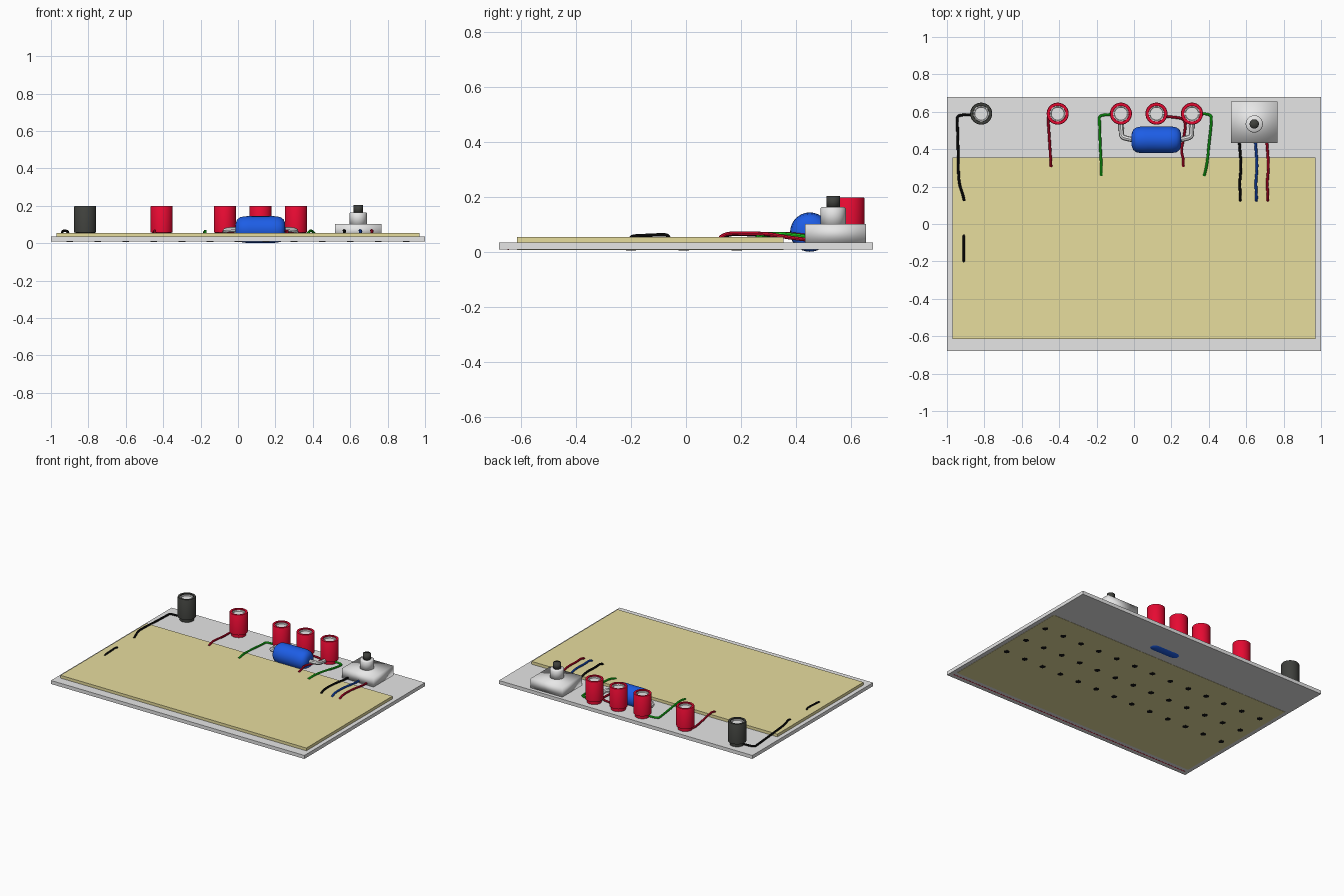
import bpy, bmesh, math
from mathutils import Vector, Matrix

if "Cube" in bpy.data.objects:
    bpy.data.objects.remove(bpy.data.objects["Cube"])


def material(name, rgb):
    m = bpy.data.materials.new(name)
    m.diffuse_color = (*rgb, 1)
    m.use_nodes = True
    m.node_tree.nodes["Principled BSDF"].inputs["Base Color"].default_value = m.diffuse_color
    return m


GREY = material("plate grey", (0.79, 0.79, 0.79))
TAN = material("board tan", (0.82, 0.74, 0.35))
RED = material("crimson", (0.80, 0.003, 0.032))
DARK = material("dark grey", (0.05, 0.052, 0.046))
BLACK = material("black", (0.006, 0.006, 0.006))
LIGHT = material("light grey", (0.84, 0.84, 0.84))
BLUE = material("blue", (0.012, 0.11, 0.79))
GREEN = material("green", (0.01, 0.70, 0.012))


def finish(ob, mat, angle=40):
    ob.data.materials.append(mat)
    if angle:
        bpy.ops.object.select_all(action='DESELECT')
        bpy.context.view_layer.objects.active = ob
        ob.select_set(True)
        bpy.ops.object.shade_smooth_by_angle(angle=math.radians(angle))
    return ob


def from_bmesh(name, bm, mat, angle=40):
    bmesh.ops.recalc_face_normals(bm, faces=bm.faces)
    me = bpy.data.meshes.new(name)
    bm.to_mesh(me)
    bm.free()
    ob = bpy.data.objects.new(name, me)
    bpy.context.collection.objects.link(ob)
    return finish(ob, mat, angle)


def box(name, lo, hi, mat, angle=0):
    bm = bmesh.new()
    bmesh.ops.create_cube(bm, size=1)
    lo, hi = Vector(lo), Vector(hi)
    for v in bm.verts:
        v.co = (lo + hi) / 2 + v.co * (hi - lo)
    return from_bmesh(name, bm, mat, angle)


def lathe(name, profile, loc, mat, along_x=False, n=32, angle=40):
    """Revolve (radius, height) points; ends lie on the axis."""
    bm = bmesh.new()
    vs = [bm.verts.new((r, 0, h)) for r, h in profile]
    es = [bm.edges.new(p) for p in zip(vs, vs[1:])]
    bmesh.ops.spin(bm, geom=vs + es, cent=(0, 0, 0), axis=(0, 0, 1),
                   angle=2 * math.pi, steps=n)
    bmesh.ops.remove_doubles(bm, verts=bm.verts, dist=1e-5)
    if along_x:
        bmesh.ops.rotate(bm, verts=bm.verts, cent=(0, 0, 0),
                         matrix=Matrix.Rotation(math.pi / 2, 3, 'Y'))
    bmesh.ops.translate(bm, verts=bm.verts, vec=loc)
    return from_bmesh(name, bm, mat, angle)


def wire(name, pts, mat, r=0.007):
    cu = bpy.data.curves.new(name, 'CURVE')
    cu.dimensions = '3D'
    cu.bevel_depth, cu.bevel_resolution = r, 2
    cu.use_fill_caps = True
    sp = cu.splines.new('NURBS')
    sp.points.add(len(pts) - 1)
    for p, co in zip(sp.points, pts):
        p.co = (*co, 1)
    sp.use_endpoint_u, sp.order_u, sp.resolution_u = True, 3, 5
    ob = bpy.data.objects.new(name, cu)
    bpy.context.collection.objects.link(ob)
    bpy.ops.object.select_all(action='DESELECT')
    bpy.context.view_layer.objects.active = ob
    ob.select_set(True)
    bpy.ops.object.convert(target='MESH')
    return finish(bpy.context.object, mat)


# Base plate and the board set into it (its underside shows below)
box("base_plate", (-1, -0.68, 0.010), (1, 0.68, 0.035), GREY)
box("breadboard", (-0.97, -0.615, 0.0085), (0.97, 0.355, 0.055), TAN)

# Underside: three rows of dark studs and a thin red line
bm = bmesh.new()
for y in (0.185, -0.008, -0.2):
    for i in range(13):
        bmesh.ops.create_cone(
            bm, cap_ends=True, segments=10, radius1=0.019, radius2=0.019, depth=0.002,
            matrix=Matrix.Translation((-0.9 + 0.15 * i, y, 0.0082)))
from_bmesh("underside_studs", bm, BLACK)
box("underside_line", (-0.97, -0.649, 0.0092), (0.97, -0.644, 0.011), RED)

# Terminal posts: hollow sleeve with a narrower foot and a metal core
sleeve = [(0, 0.03), (0.048, 0.03), (0.048, 0.055), (0.059, 0.058), (0.059, 0.197),
          (0.057, 0.2), (0.043, 0.2), (0.043, 0.18), (0, 0.18)]
core = [(0, 0.17), (0.042, 0.17), (0.042, 0.193), (0.036, 0.193),
        (0.034, 0.186), (0, 0.186)]
for i, x in enumerate((-0.817, -0.408, -0.07, 0.12, 0.31)):
    lathe(f"terminal_sleeve_{i}", sleeve, (x, 0.59, 0), RED if i else DARK)
    lathe(f"terminal_core_{i}", core, (x, 0.59, 0), LIGHT)

# Blue component lying on its side, bulged at both ends
half = [(0, -0.133), (0.034, -0.132), (0.054, -0.124), (0.066, -0.108), (0.0705, -0.085),
        (0.0715, -0.06), (0.071, -0.045)]
lathe("capacitor_body", half + [(r, -h) for r, h in reversed(half)],
      (0.12, 0.45, 0.0735), BLUE, along_x=True)
for side, s in (("left", -1), ("right", 1)):
    wire(f"capacitor_lead_{side}",
         [(0.12 + s * dx, y, z) for dx, y, z in
          ((0.12, 0.45, 0.073), (0.15, 0.455, 0.073), (0.185, 0.465, 0.07),
           (0.188, 0.49, 0.065), (0.19, 0.56, 0.06))], LIGHT, 0.014)

# Rotary control, softly shaded all over
box("control_body", (0.518, 0.433, 0.034), (0.767, 0.655, 0.103), LIGHT, 180)
lathe("control_collar", [(0, 0.09), (0.046, 0.09), (0.046, 0.16), (0.041, 0.165),
                         (0, 0.165)], (0.643, 0.535, 0), LIGHT, angle=180)
lathe("control_shaft", [(0, 0.16), (0.025, 0.16), (0.025, 0.205), (0, 0.205)],
      (0.643, 0.535, 0), DARK, angle=180)

# Wires from the control to the board
for name, x, mat in (("black", 0.568, BLACK), ("blue", 0.654, BLUE), ("red", 0.715, RED)):
    wire(f"control_wire_{name}",
         [(x - 0.006, 0.45, 0.045), (x, 0.38, 0.052), (x + 0.005, 0.30, 0.068),
          (x - 0.004, 0.22, 0.068), (x + 0.002, 0.14, 0.07), (x, 0.125, 0.053)], mat)

# Wires from the terminals to the board
wire("terminal_wire_black",
     [(-0.86, 0.585, 0.045), (-0.945, 0.587, 0.045), (-0.945, 0.55, 0.045),
      (-0.94, 0.38, 0.055), (-0.938, 0.22, 0.066), (-0.915, 0.16, 0.068),
      (-0.908, 0.125, 0.055)], BLACK)
wire("terminal_wire_red",
     [(-0.43, 0.60, 0.045), (-0.462, 0.59, 0.045), (-0.455, 0.50, 0.048),
      (-0.448, 0.38, 0.066), (-0.444, 0.33, 0.068), (-0.444, 0.308, 0.055)], RED)
wire("terminal_wire_green_left",
     [(-0.10, 0.585, 0.045), (-0.185, 0.588, 0.045), (-0.185, 0.55, 0.045),
      (-0.18, 0.40, 0.06), (-0.173, 0.29, 0.068), (-0.175, 0.26, 0.055)], GREEN)
wire("terminal_wire_green_right",
     [(0.34, 0.59, 0.045), (0.412, 0.592, 0.045), (0.415, 0.55, 0.045),
      (0.40, 0.42, 0.06), (0.395, 0.36, 0.067), (0.385, 0.29, 0.068),
      (0.375, 0.258, 0.055)], GREEN)
wire("terminal_wire_red_short",
     [(0.15, 0.575, 0.05), (0.21, 0.573, 0.052), (0.28, 0.56, 0.052),
      (0.268, 0.47, 0.055), (0.25, 0.39, 0.066), (0.268, 0.34, 0.068),
      (0.262, 0.308, 0.055)], RED)

# Short jumper on the board
wire("board_jumper",
     [(-0.91, -0.20, 0.053), (-0.91, -0.20, 0.060), (-0.91, -0.13, 0.062),
      (-0.91, -0.062, 0.066), (-0.91, -0.062, 0.053)], BLACK, 0.006)
